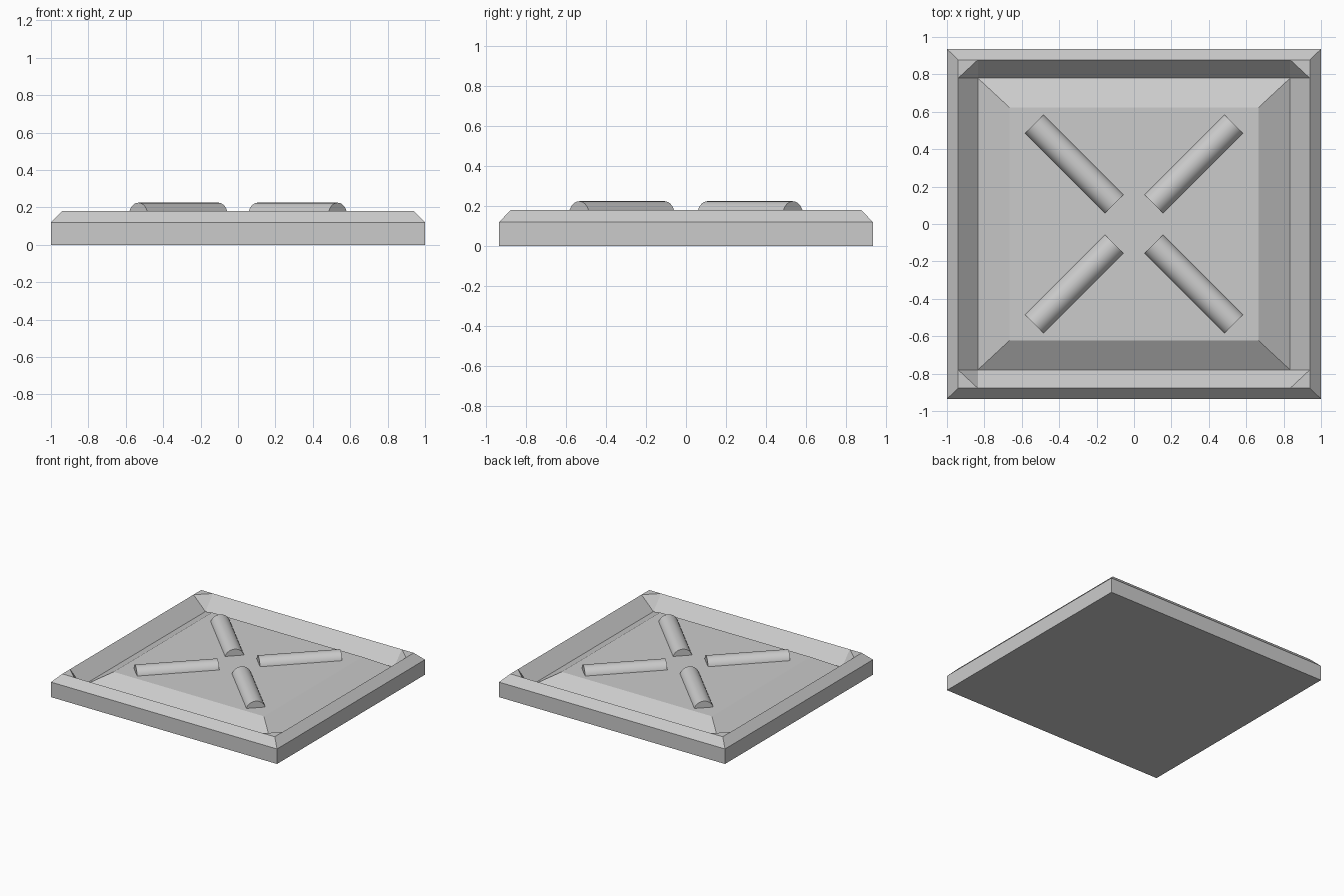
import bpy, bmesh
from math import radians, pi, atan2

if "Cube" in bpy.data.objects:
    bpy.data.objects.remove(bpy.data.objects["Cube"])


def make_tray():
    """Slab with a chamfered rim, a V-groove inside it and a raised centre panel."""
    bm = bmesh.new()
    corners = []
    for sx, sy in ((1, 1), (-1, 1), (-1, -1), (1, -1)):
        def v(x, y, z):
            return bm.verts.new((sx * x, sy * y, z))
        # the two points where the clipped inner corner meets the rim
        clip = [v(0.94, 0.78, 0.18), v(0.835, 0.878, 0.18)]
        if sx * sy < 0:
            clip.reverse()
        corners.append(dict(
            base=v(1, 0.935, 0), side=v(1, 0.935, 0.12), tip=v(0.94, 0.878, 0.18),
            first=clip[0], last=clip[1],
            groove=v(0.835, 0.78, 0.073), panel=v(0.665, 0.622, 0.172)))

    for i, a in enumerate(corners):
        b = corners[(i + 1) % 4]
        for face in (
            (a["base"], b["base"], b["side"], a["side"]),                 # outer wall
            (a["side"], b["side"], b["tip"], b["first"], a["last"], a["tip"]),  # chamfer
            (a["last"], b["first"], b["groove"], a["groove"]),            # inner wall
            (a["groove"], b["groove"], b["panel"], a["panel"]),           # panel slope
            (a["first"], a["tip"], a["last"]),                            # flat corner
            (a["first"], a["last"], a["groove"]),                         # clipped corner
        ):
            bm.faces.new(face)
    bm.faces.new([c["base"] for c in corners])
    bm.faces.new([c["panel"] for c in corners])
    bmesh.ops.recalc_face_normals(bm, faces=bm.faces)
    mesh = bpy.data.meshes.new("tray")
    bm.to_mesh(mesh)
    bm.free()
    obj = bpy.data.objects.new("tray", mesh)
    bpy.context.collection.objects.link(obj)


make_tray()

# Four rounded bars set diagonally, half sunk into the panel
for i, (sx, sy) in enumerate(((1, 1), (-1, 1), (-1, -1), (1, -1))):
    bpy.ops.mesh.primitive_cylinder_add(
        vertices=32, radius=0.0725, depth=0.605,
        location=(sx * 0.319, sy * 0.321, 0.1525),
        rotation=(0, pi / 2, atan2(sy, sx)))
    bar = bpy.context.object
    bar.name = f"diagonal_bar_{i + 1}"
    bpy.ops.object.shade_smooth_by_angle(angle=radians(30))
